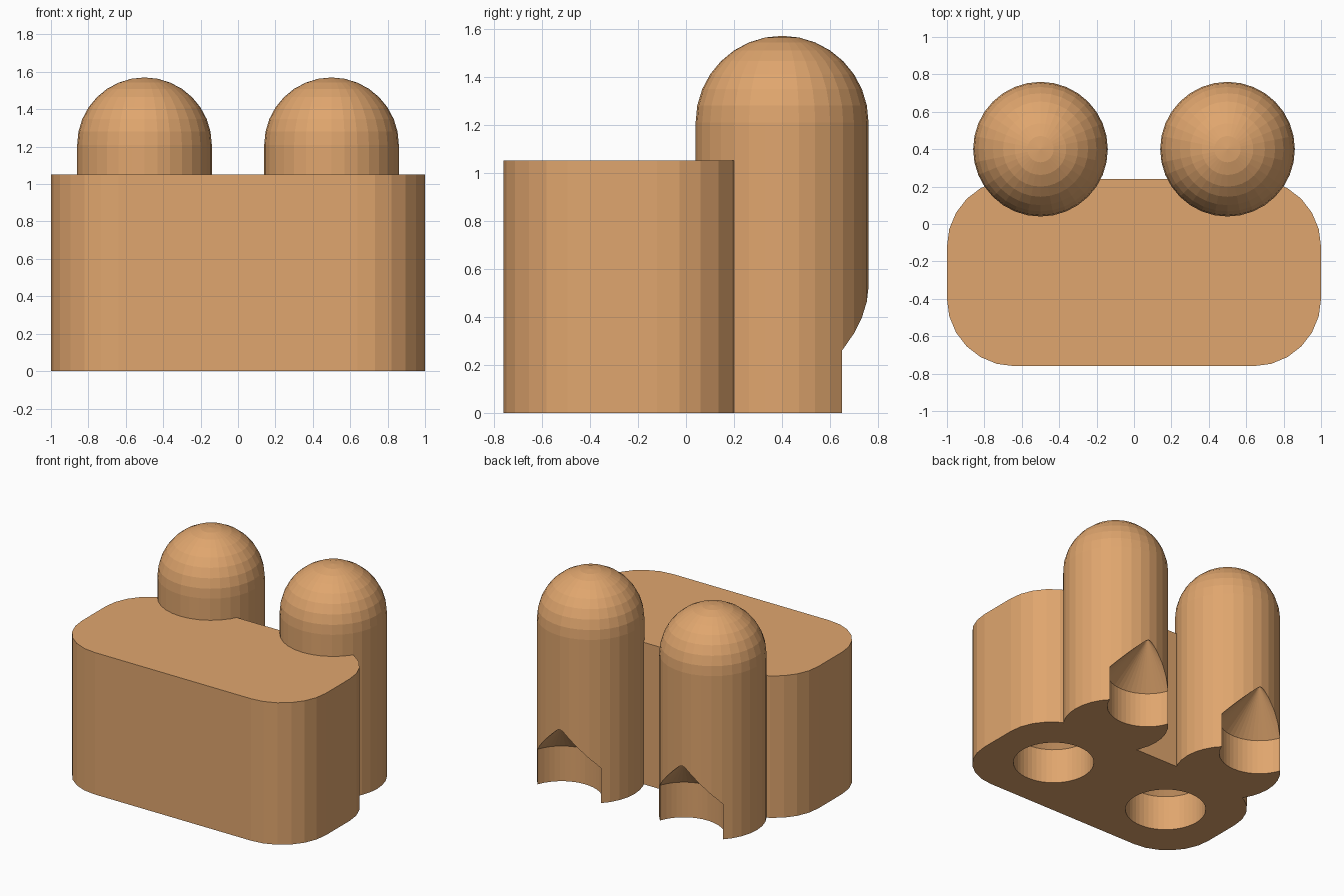
import bpy, bmesh, math
from mathutils import Matrix, Vector

if "Cube" in bpy.data.objects:
    bpy.data.objects.remove(bpy.data.objects["Cube"])

tan = bpy.data.materials.new("tan_wood")
tan.diffuse_color = (0.745, 0.381, 0.156, 1)
tan.use_nodes = True
tan.node_tree.nodes["Principled BSDF"].inputs["Base Color"].default_value = tan.diffuse_color

PIN_R, PIN_X, PIN_Y, PIN_TOP = 0.36, 0.5, 0.4, 1.21
HOLE_R, HOLE_DEPTH, HOLE_Y = 0.275, 0.26, -0.26
BLOCK_Y, BLOCK_H = -0.26, 1.05


def make_object(name, bm):
    bmesh.ops.recalc_face_normals(bm, faces=bm.faces)
    mesh = bpy.data.meshes.new(name)
    bm.to_mesh(mesh)
    bm.free()
    mesh.materials.append(tan)
    obj = bpy.data.objects.new(name, mesh)
    bpy.context.collection.objects.link(obj)
    return obj


def rounded_block(name, half_x, half_y, radius, height, steps=6):
    bm = bmesh.new()
    outline = []
    for i, (sx, sy) in enumerate([(1, 1), (-1, 1), (-1, -1), (1, -1)]):
        for k in range(steps + 1):
            a = math.radians(90 * (i + k / steps))
            outline.append(bm.verts.new((sx * (half_x - radius) + radius * math.cos(a),
                                         BLOCK_Y + sy * (half_y - radius) + radius * math.sin(a), 0)))
    base = bm.faces.new(outline)
    top = bmesh.ops.extrude_face_region(bm, geom=[base])["geom"]
    verts = [v for v in top if isinstance(v, bmesh.types.BMVert)]
    bmesh.ops.translate(bm, verts=verts, vec=(0, 0, height))
    return make_object(name, bm)


def domed_pin(name, x):
    # column with a rounded top, faceted
    bm = bmesh.new()
    centre = Vector((x, PIN_Y, PIN_TOP))
    bmesh.ops.create_uvsphere(bm, u_segments=32, v_segments=16, radius=PIN_R,
                              matrix=Matrix.Translation(centre))
    low = [v for v in bm.verts if v.co.z < PIN_TOP - 0.001]
    bmesh.ops.delete(bm, geom=low, context='VERTS')
    rim = [e for e in bm.edges if e.is_boundary]
    wall = bmesh.ops.extrude_edge_only(bm, edges=rim)["geom"]
    for v in wall:
        if isinstance(v, bmesh.types.BMVert):
            v.co.z = 0
    bmesh.ops.holes_fill(bm, edges=[e for e in bm.edges if e.is_boundary], sides=0)
    return make_object(name, bm)


def socket_cutter(name, x, y, segs=48):
    # straight socket with a 45 degree conical roof
    bm = bmesh.new()
    ring = [[bm.verts.new((x + HOLE_R * math.cos(2 * math.pi * k / segs),
                           y + HOLE_R * math.sin(2 * math.pi * k / segs), z))
             for k in range(segs)] for z in (-0.1, HOLE_DEPTH)]
    tip = bm.verts.new((x, y, HOLE_DEPTH + HOLE_R))
    bm.faces.new(ring[0])
    for k in range(segs):
        n = (k + 1) % segs
        bm.faces.new((ring[0][k], ring[0][n], ring[1][n], ring[1][k]))
        bm.faces.new((ring[1][k], ring[1][n], tip))
    return make_object(name, bm)


def combine(target, tool, operation):
    mod = target.modifiers.new(operation.lower(), 'BOOLEAN')
    mod.object, mod.operation, mod.solver = tool, operation, 'EXACT'
    bpy.context.view_layer.objects.active = target
    bpy.ops.object.modifier_apply(modifier=mod.name)
    bpy.data.objects.remove(tool)


# body with two pins standing in its back edge
body = rounded_block("block_with_pins", 1.0, 0.5, 0.36, BLOCK_H)
for side in (-1, 1):
    combine(body, domed_pin("pin", side * PIN_X), 'UNION')

# sockets under the body, repeated one unit back as notches in the pins
for side in (-1, 1):
    for y in (HOLE_Y, HOLE_Y + 1):
        combine(body, socket_cutter("socket", side * PIN_X, y), 'DIFFERENCE')
